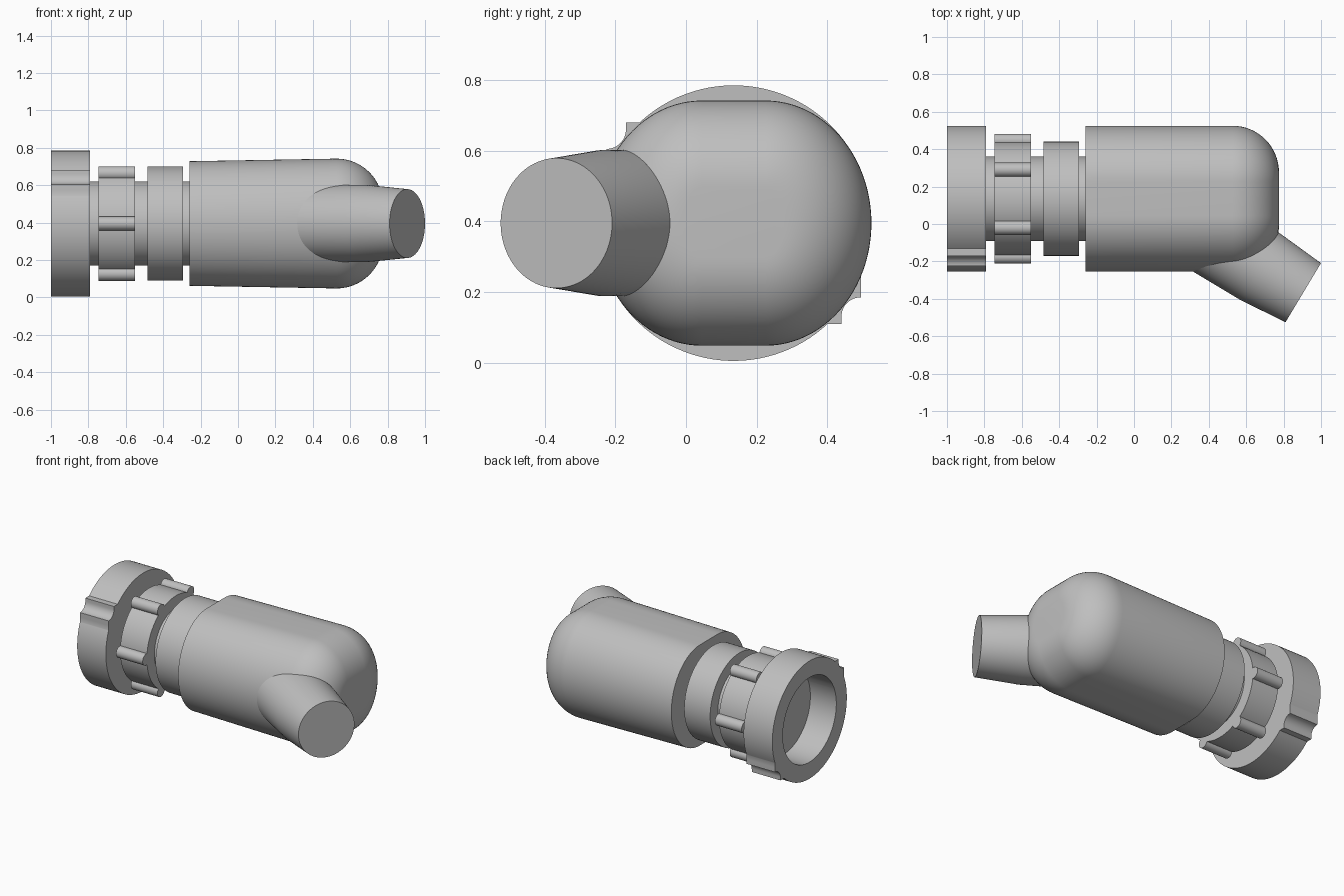
import bpy, bmesh
from math import sin, cos, pi, radians
from mathutils import Matrix, Vector

cube = bpy.data.objects.get("Cube")
if cube:
    bpy.data.objects.remove(cube, do_unlink=True)

grey = bpy.data.materials.new("plain grey")
grey.use_nodes = True
colour = (0.52, 0.52, 0.52, 1)
grey.diffuse_color = colour
grey.node_tree.nodes["Principled BSDF"].inputs["Base Color"].default_value = colour

AXIS = Vector((0, 0.135, 0.395))   # centre line of the main body, along x


def circle(radius, count=96, cy=0.0, cz=0.0):
    return [(cy + radius * cos(2 * pi * i / count), cz + radius * sin(2 * pi * i / count))
            for i in range(count)]


def loft(bm, sections):
    """Skin a list of (x, ring of (y, z)) and close both ends."""
    rings = [[bm.verts.new((x, y, z)) for y, z in ring] for x, ring in sections]
    for a, b in zip(rings, rings[1:]):
        for i in range(len(a)):
            j = (i + 1) % len(a)
            bm.faces.new((a[i], a[j], b[j], b[i]))
    bm.faces.new(rings[0])
    bm.faces.new(rings[-1])


def make(name, solids, matrix=None):
    bm = bmesh.new()
    for sections in solids:
        loft(bm, sections)
    bmesh.ops.recalc_face_normals(bm, faces=bm.faces)
    bm.transform(matrix or Matrix.Translation(AXIS))
    mesh = bpy.data.meshes.new(name)
    bm.to_mesh(mesh)
    bm.free()
    mesh.materials.append(grey)
    obj = bpy.data.objects.new(name, mesh)
    bpy.context.collection.objects.link(obj)
    bpy.ops.object.select_all(action='DESELECT')
    obj.select_set(True)
    bpy.context.view_layer.objects.active = obj
    bpy.ops.object.shade_smooth_by_angle(angle=radians(30))
    return obj


def cylinder(x0, x1, radius, **where):
    return [(x0, circle(radius, **where)), (x1, circle(radius, **where))]


# End flange: disc with two opposite grooved lugs and a blind bore
def flange_half():
    lug = [(0.305, -0.285), (0.305, -0.265)]
    lug += [(0.36 + 0.055 * cos(a), -0.265 + 0.055 * sin(a))
            for a in (pi - pi / 2 * k / 10 for k in range(1, 10))]
    lug += [(0.36, -0.21), (0.36, -0.18), (0.36, -0.15)]
    start, end = radians(-22), radians(180 - 47)
    arc = [start + (end - start) * k / 48 for k in range(49)]
    return lug + [(0.39 * cos(a), 0.39 * sin(a)) for a in arc]


half = flange_half()
outer = half + [(-y, -z) for y, z in half]
bore = [tuple(Vector(p).normalized() * 0.28) for p in outer]
make("end_flange", [[(-0.79, outer), (-1.0, outer), (-1.0, bore), (-0.81, bore)]])

# Neck and plain collar
make("neck", [cylinder(-0.80, -0.25, 0.225)])
make("collar", [cylinder(-0.485, -0.295, 0.305)])

# Coupling ring with six round grip ribs
ribs = [cylinder(-0.745, -0.55, 0.0375, count=32,
                 cy=0.31 * cos(k * pi / 3), cz=0.31 * sin(k * pi / 3)) for k in range(6)]
make("coupling_ring", [cylinder(-0.745, -0.55, 0.304)])
make("grip_ribs", ribs)


# Main housing: flattened round section with a rounded nose
def housing_ring(half_height, inset=0.0, flat=0.09):
    wide, high = 0.30 - inset, half_height - inset
    ring = []
    for side in (1, -1):
        for k in range(49):
            a = -pi / 2 + pi * k / 48
            ring.append((side * (flat + wide * cos(a)), side * high * sin(a)))
    return ring


sections = [(-0.26, housing_ring(0.333))]
for k in range(17):
    a = pi / 2 * k / 16
    sections.append((0.527 + 0.248 * sin(a), housing_ring(0.347, 0.248 * (1 - cos(a)))))
make("housing", [sections])

# Angled cable outlet, slightly tapered toward its open end
place = Matrix.Translation((0.905, -0.367, 0.395)) @ Matrix.Rotation(radians(-31), 4, 'Z')
make("cable_outlet", [[(-0.74, circle(0.207)), (-0.265, circle(0.207)), (0, circle(0.184))]], place)
